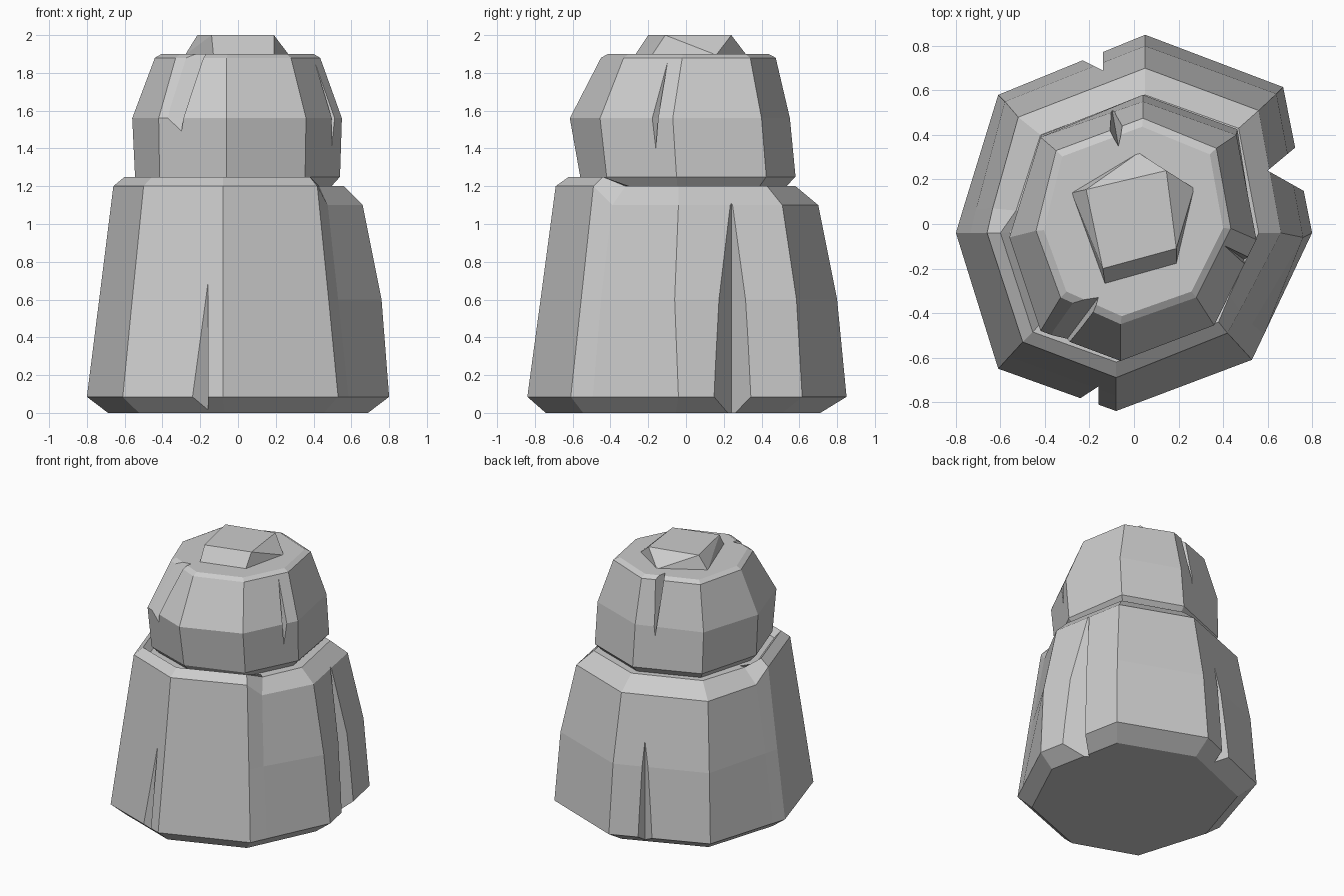
import bpy, bmesh
from mathutils import Vector

if "Cube" in bpy.data.objects:
    bpy.data.objects.remove(bpy.data.objects["Cube"])


def make_object(name, bm):
    bmesh.ops.recalc_face_normals(bm, faces=bm.faces)
    mesh = bpy.data.meshes.new(name)
    bm.to_mesh(mesh)
    bm.free()
    ob = bpy.data.objects.new(name, mesh)
    bpy.context.collection.objects.link(ob)
    return ob


def loft(name, rings):
    """Skin equal-length rings of points, capped at both ends."""
    bm = bmesh.new()
    loops = [[bm.verts.new(p) for p in r] for r in rings]
    n = len(loops[0])
    for a, b in zip(loops, loops[1:]):
        for i in range(n):
            j = (i + 1) % n
            bm.faces.new((a[i], a[j], b[j], b[i]))
    bm.faces.new(loops[0][::-1])
    bm.faces.new(loops[-1])
    return make_object(name, bm)


def hull(name, points):
    bm = bmesh.new()
    vs = [bm.verts.new(p) for p in points]
    res = bmesh.ops.convex_hull(bm, input=vs)
    junk = [v for v in res["geom_interior"] if isinstance(v, bmesh.types.BMVert)]
    bmesh.ops.delete(bm, geom=junk, context='VERTS')
    return make_object(name, bm)


def level(xy, z):
    return [(x, y, z) for x, y in xy]


def groove(target, top, bottom, side_a, side_b):
    """Cut a V groove whose valley runs from top to bottom."""
    top, bottom = Vector(top), Vector(bottom)
    pts = []
    for p in (top + (top - bottom) * 0.15, bottom + (bottom - top) * 0.15):
        pts.append(p)
        for s in (side_a, side_b):
            pts.append(p + Vector((*s, 0)).normalized() * 0.3)
    cutter = hull("groove_cutter", pts)
    cutter.hide_render = True
    mod = target.modifiers.new("groove", 'BOOLEAN')
    mod.operation = 'DIFFERENCE'
    mod.solver = 'EXACT'
    mod.object = cutter
    bpy.context.view_layer.objects.active = target
    bpy.ops.object.modifier_apply(modifier=mod.name)
    bpy.data.objects.remove(cutter)


# Lower body: octagon with two extra corners where the rim steps down at the back
foot = [(-.80, -.04), (-.61, -.65), (-.08, -.84), (.53, -.61), (.585, -.494), (.80, -.04),
        (.67, .615), (.05, .85), (-.61, .58), (-.77, .06)]
mid = [(-.735, -.04), (-.56, -.595), (-.08, -.77), (.48, -.555), (.53, -.45), (.76, -.06),
       (.64, .585), (.05, .80), (-.58, .55), (-.71, .065)]
rim = [(-.66, -.04, 1.2), (-.50, -.53, 1.2), (-.08, -.69, 1.2), (.42, -.49, 1.2), (.475, -.39, 1.1),
       (.66, -.04, 1.1), (.56, .51, 1.1), (.05, .70, 1.1), (-.52, .48, 1.1), (-.635, .07, 1.1)]
ledge = [(-.60, -.04, 1.25), (-.455, -.485, 1.25), (-.08, -.62, 1.25), (.38, -.44, 1.25),
         (.43, -.32, 1.2), (.56, -.04, 1.2), (.47, .43, 1.2), (.05, .58, 1.2),
         (-.42, .40, 1.2), (-.53, .06, 1.2)]
base = [(x * .86, y * .86 - .02, 0) for x, y in foot]
inner = [(x * .7, y * .7, 1.2) for x, y, z in ledge]
front_inner = [(x * .93, y * .93, 1.2) for x, y, z in ledge]
body = loft("lower_body", [base, level(foot, .085), level(mid, .6), rim, ledge, front_inner, inner])

# Upper body
shoulder = [(-.56, -.06), (-.42, -.48), (-.06, -.615), (.36, -.455), (.55, -.07),
            (.46, .40), (.04, .55), (-.42, .39)]
waist = [(-.545, -.06), (-.415, -.44), (-.06, -.56), (.355, -.42), (.54, -.05),
         (.465, .425), (.04, .58), (-.415, .40)]
crown = [(-.44, -.03), (-.33, -.33), (-.06, -.45), (.28, -.33), (.435, -.02),
         (.37, .34), (.04, .475), (-.35, .33)]
upper = loft("upper_body", [
    [(x * .9, y * .9, 1.19) for x, y in waist],
    level(waist, 1.25), level(shoulder, 1.56), level(crown, 1.88),
    [(x * .92, y * .92, 1.9) for x, y in crown]])

# Faceted knob on top
hull("top_knob", level([(-.28, .14), (-.13, -.27), (.19, -.18), (.27, .16), (.02, .32)], 1.895)
     + level([(-.215, .155), (-.14, -.20), (.19, -.11), (.145, .24)], 2.0))

# Chipped grooves in the lower body: right, front, back
groove(body, (.60, .24, 1.12), (.60, .24, 0), (.12, .10), (.16, -.09))
groove(body, (-.16, -.73, 1.0), (-.16, -.73, 0), (0, -.08), (-.085, -.055))
groove(body, (-.14, .69, 1.0), (-.14, .69, 0), (0, .08), (-.09, .045))

# Chipped grooves in the upper body: front left, right, back
groove(upper, (-.16, -.33, 1.9), (-.31, -.53, 1.46), (-.10, -.015), (-.013, -.045))
groove(upper, (.41, -.10, 1.84), (.495, -.16, 1.40), (.04, -.05), (.05, -.01))
groove(upper, (-.07, .35, 1.9), (-.10, .52, 1.46), (-.07, .12), (.02, .09))
